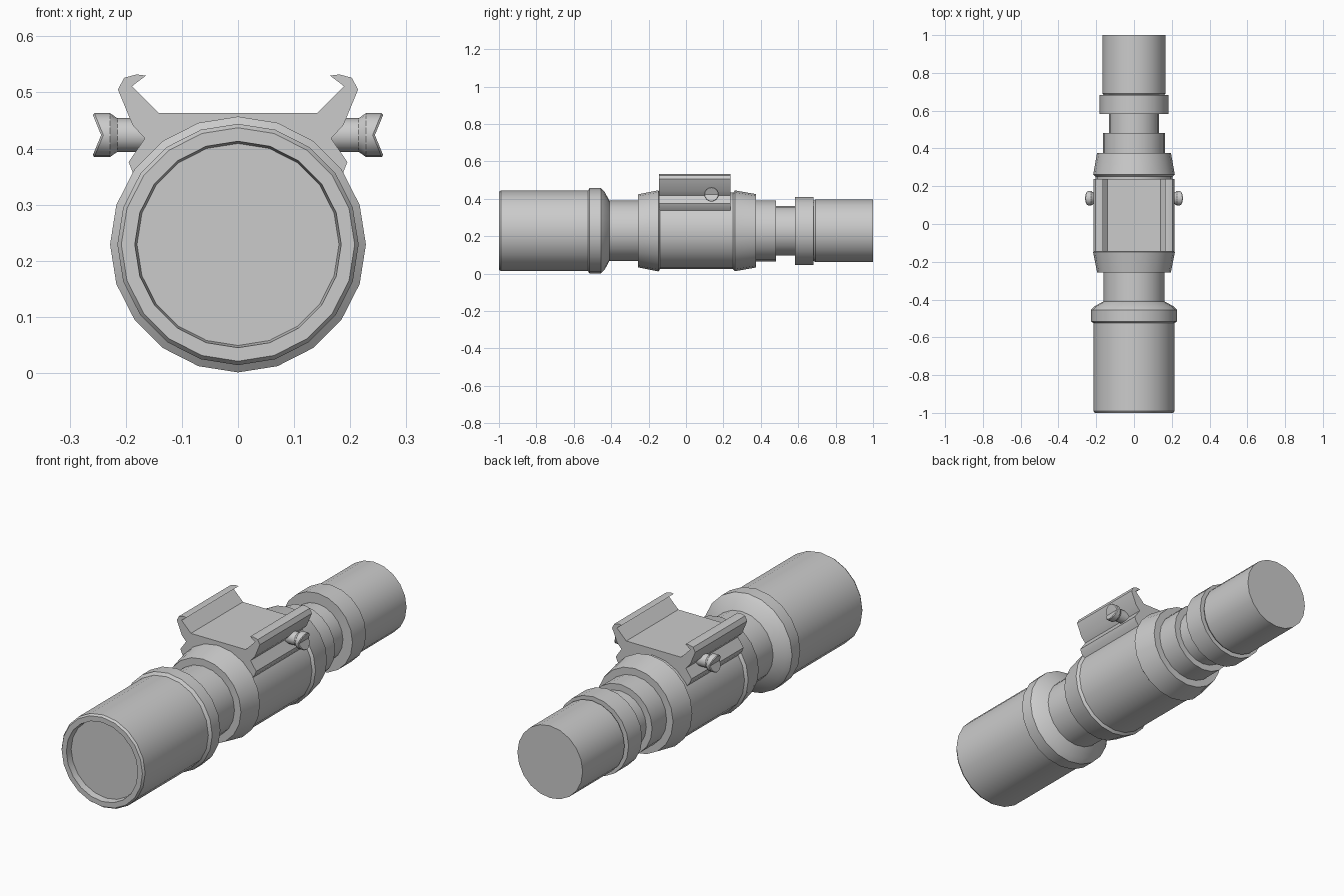
import bpy, bmesh
from math import sin, cos, pi, radians
from mathutils import Matrix

if "Cube" in bpy.data.objects:
    bpy.data.objects.remove(bpy.data.objects["Cube"])

AXIS_Z = 0.229


def finish(name, bm, mirror=False):
    mesh = bpy.data.meshes.new(name)
    bm.to_mesh(mesh)
    bm.free()
    ob = bpy.data.objects.new(name, mesh)
    bpy.context.collection.objects.link(ob)
    bpy.ops.object.select_all(action='DESELECT')
    ob.select_set(True)
    bpy.context.view_layer.objects.active = ob
    bpy.ops.object.shade_smooth_by_angle(angle=radians(25))
    if mirror:
        ob.modifiers.new("mirror", 'MIRROR')
    return ob


def lathe(profile, sides=20):
    """Revolve (y, radius) points around the y axis."""
    bm = bmesh.new()
    rings = [[bm.verts.new((r * cos(2 * pi * j / sides), y, r * sin(2 * pi * j / sides)))
              for j in range(sides)] for y, r in profile]
    for a, b in zip(rings, rings[1:]):
        for j in range(sides):
            k = (j + 1) % sides
            bm.faces.new((a[j], b[j], b[k], a[k]))
    bmesh.ops.remove_doubles(bm, verts=bm.verts, dist=1e-5)
    return bm


# Turned body parts, front to back
body = {
    "front_lens": [(-0.97, 0), (-0.97, 0.180)],
    "front_bell": [(-0.97, 0.180), (-1.0, 0.184), (-1.0, 0.208), (-0.99, 0.215),
                   (-0.525, 0.215), (-0.515, 0.228), (-0.455, 0.228),
                   (-0.435, 0.208), (-0.41, 0.162)],
    "front_tube": [(-0.41, 0.162), (-0.257, 0.162)],
    "main_housing": [(-0.257, 0.162), (-0.257, 0.195), (-0.148, 0.217), (-0.138, 0.205),
                     (0.252, 0.205), (0.262, 0.216), (0.375, 0.196), (0.375, 0.163)],
    "rear_tube": [(0.375, 0.163), (0.482, 0.163), (0.482, 0.133), (0.582, 0.133)],
    "rear_collar": [(0.582, 0.133), (0.582, 0.182), (0.682, 0.182), (0.682, 0.160)],
    "eyepiece": [(0.682, 0.160), (0.692, 0.168), (1.0, 0.168), (1.0, 0)],
}
for name, profile in body.items():
    bm = lathe(profile)
    bm.transform(Matrix.Translation((0, 0, AXIS_Z)))
    finish(name, bm)

# Rail clamp: symmetric cross-section extruded along y
half = [(0.141, 0.463), (0.189, 0.511), (0.164, 0.530), (0.181, 0.532), (0.203, 0.526),
        (0.214, 0.505), (0.188, 0.442), (0.166, 0.418), (0.195, 0.376), (0.187, 0.356),
        (0.170, 0.335)]
outline = half + [(-x, z) for x, z in reversed(half)]
bm = bmesh.new()
face = bm.faces.new([bm.verts.new((x, -0.145, z)) for x, z in outline])
ext = bmesh.ops.extrude_face_region(bm, geom=[face], use_keep_orig=True)
bmesh.ops.translate(bm, vec=(0, 0.383, 0),
                    verts=[g for g in ext["geom"] if isinstance(g, bmesh.types.BMVert)])
bmesh.ops.recalc_face_normals(bm, faces=bm.faces)
finish("rail_clamp", bm)

# Clamp knobs: turned along x, the outer end pinched into a saddle
bm = lathe([(0.14, 0.030), (0.215, 0.030), (0.228, 0.039), (0.240, 0.039),
            (0.244, 0.036), (0.244, 0)], 16)
for v in bm.verts:
    if v.co.y > 0.235:
        v.co.y += 0.016 * abs(v.co.z) / 0.039
bm.transform(Matrix.Translation((0, 0.136, 0.424)) @ Matrix.Rotation(-pi / 2, 4, 'Z'))
finish("clamp_knob", bm, mirror=True)
